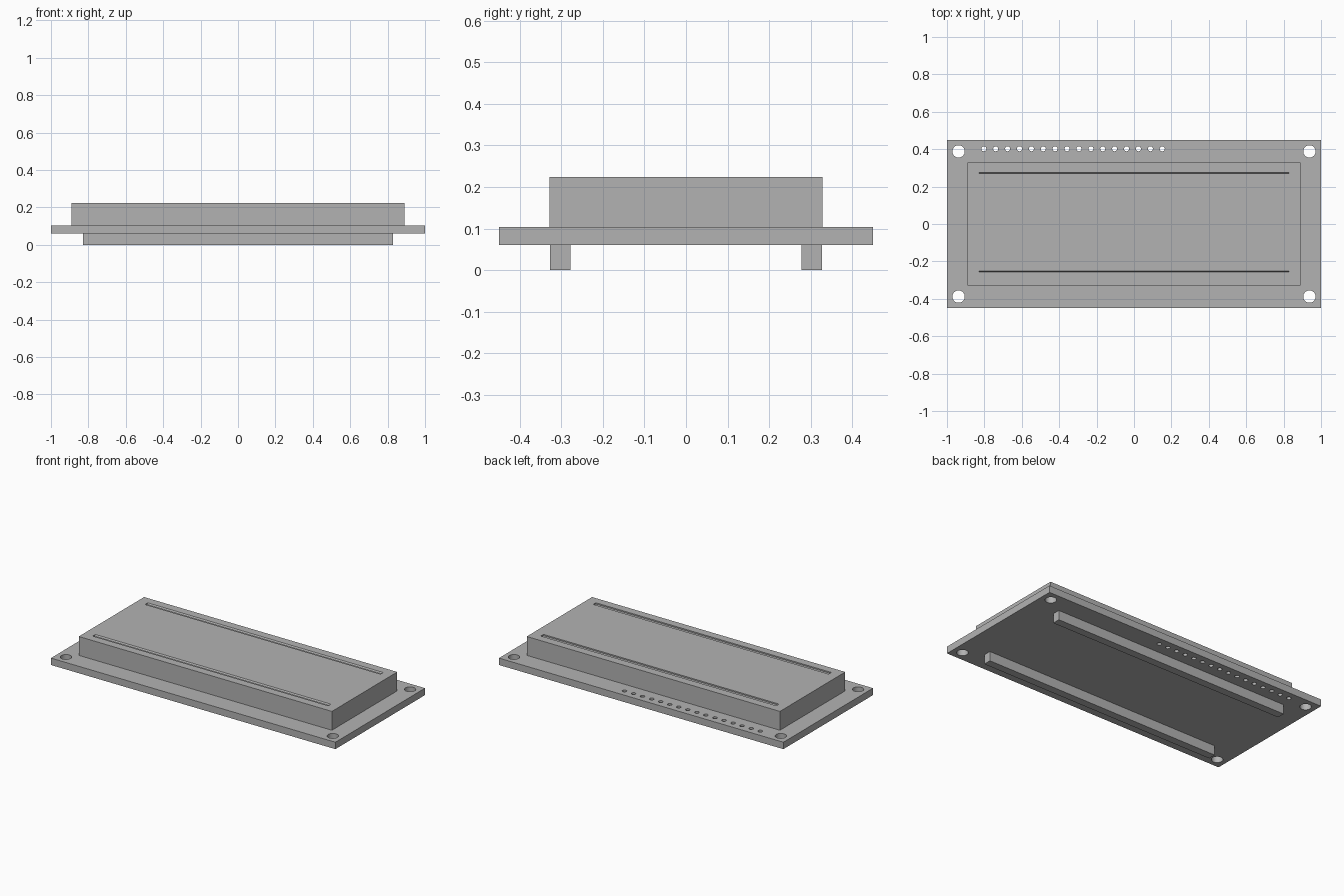
import bpy
import bmesh
from mathutils import Matrix, Vector

default = bpy.data.objects.get("Cube")
if default:
    bpy.data.objects.remove(default, do_unlink=True)

# Single plain grey for every part
grey = bpy.data.materials.new("plain grey")
grey.use_nodes = True
COLOR = (0.45, 0.45, 0.45, 1)
grey.diffuse_color = COLOR
grey.node_tree.nodes["Principled BSDF"].inputs["Base Color"].default_value = COLOR


def finish(name, bm):
    bmesh.ops.recalc_face_normals(bm, faces=bm.faces)
    mesh = bpy.data.meshes.new(name)
    bm.to_mesh(mesh)
    bm.free()
    mesh.materials.append(grey)
    obj = bpy.data.objects.new(name, mesh)
    bpy.context.collection.objects.link(obj)
    return obj


def box(name, x, y0, y1, z0, z1):
    """Box centred on x with half width x."""
    bm = bmesh.new()
    centre = Vector((0, (y0 + y1) / 2, (z0 + z1) / 2))
    scale = Matrix.Diagonal((2 * x, y1 - y0, z1 - z0, 1))
    bmesh.ops.create_cube(bm, size=1, matrix=Matrix.Translation(centre) @ scale)
    return finish(name, bm)


def add_pin(bm, x, y, radius, segments):
    bmesh.ops.create_cone(bm, cap_ends=True, segments=segments, radius1=radius,
                          radius2=radius, depth=0.3,
                          matrix=Matrix.Translation((x, y, 0.08)))


def add_prism(bm, profile, x):
    """Extrude a y-z profile from -x to x."""
    face = bm.faces.new([bm.verts.new((-x, y, z)) for y, z in profile])
    moved = bmesh.ops.extrude_face_region(bm, geom=[face])["geom"]
    verts = [v for v in moved if isinstance(v, bmesh.types.BMVert)]
    bmesh.ops.translate(bm, verts=verts, vec=(2 * x, 0, 0))


def cut(obj, cutter):
    cutter.hide_render = True
    mod = obj.modifiers.new("cut", "BOOLEAN")
    mod.operation = "DIFFERENCE"
    mod.solver = "EXACT"
    mod.object = cutter
    bpy.context.view_layer.objects.active = obj
    bpy.ops.object.modifier_apply(modifier=mod.name)
    bpy.data.objects.remove(cutter, do_unlink=True)


# Circuit board with corner mounting holes and a row of pin holes
BASE, DECK, TOP = 0.06, 0.104, 0.224
board = box("circuit_board", 1, -0.45, 0.45, BASE, DECK)
bm = bmesh.new()
for sx in (-1, 1):
    for sy in (-1, 1):
        add_pin(bm, sx * 0.938, sy * 0.388, 0.033, 32)
for i in range(16):
    add_pin(bm, -0.803 + i * 0.0636, 0.402, 0.0135, 20)
cut(board, finish("hole_cutter", bm))

# Display housing with two shallow grooves along its top
housing = box("display_housing", 0.89, -0.328, 0.328, DECK, TOP)
bm = bmesh.new()
for y in (0.249, -0.277):
    floor = TOP - 0.008
    add_prism(bm, [(y, floor), (y + 0.021, floor), (y + 0.027, TOP),
                   (y + 0.027, TOP + 0.05), (y, TOP + 0.05)], 0.828)
cut(housing, finish("groove_cutter", bm))

# Support rails under the board
box("back_rail", 0.828, 0.278, 0.327, 0, BASE)
box("front_rail", 0.828, -0.327, -0.278, 0, BASE)

# Smooth hole walls, crisp edges elsewhere
bpy.ops.object.select_all(action="DESELECT")
board.select_set(True)
bpy.context.view_layer.objects.active = board
bpy.ops.object.shade_smooth_by_angle()
